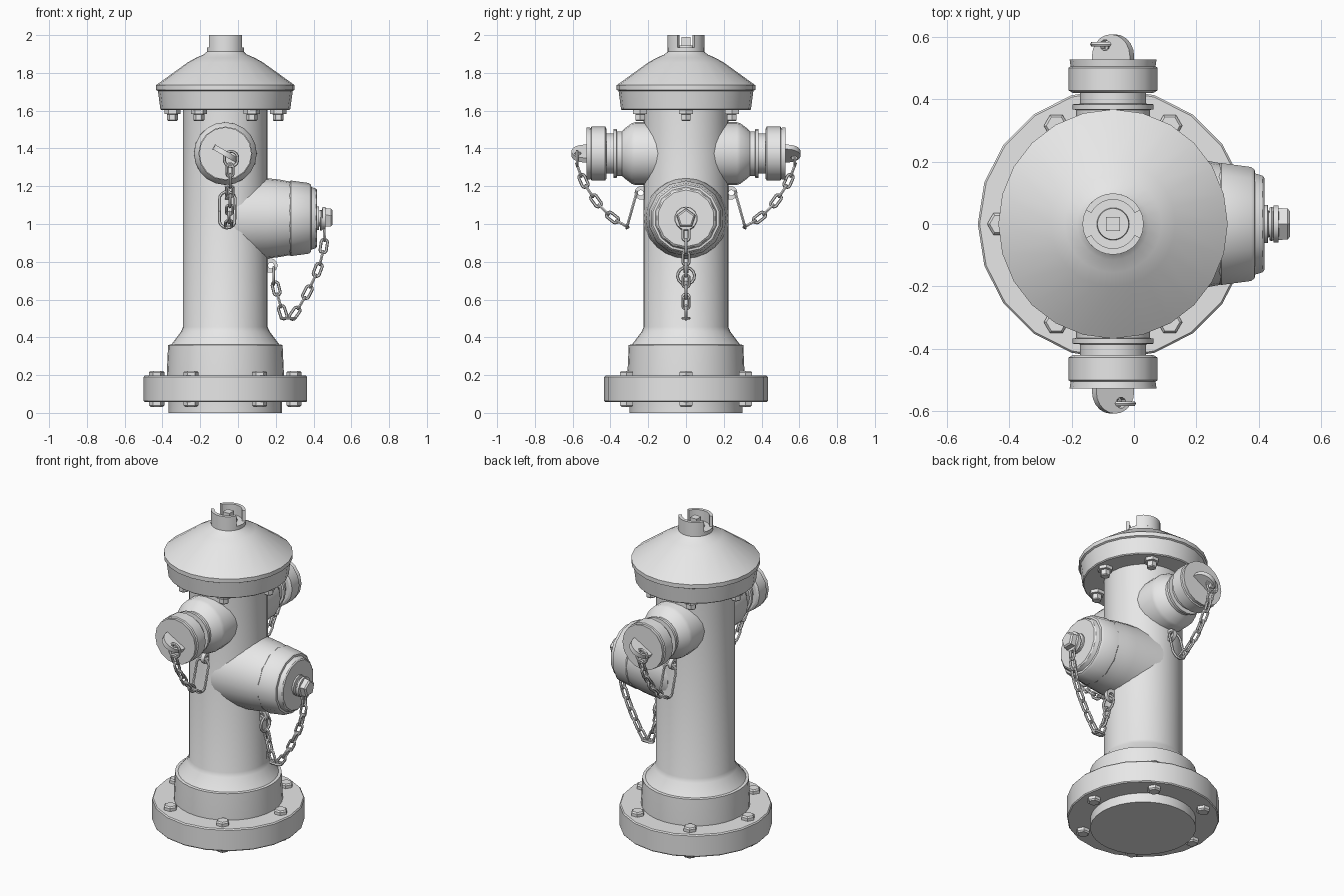
import bpy, bmesh
from math import pi, cos, sin, radians
from mathutils import Matrix, Vector

if "Cube" in bpy.data.objects:
    bpy.data.objects.remove(bpy.data.objects["Cube"])

grey = bpy.data.materials.new("cast_iron_grey")
grey.use_nodes = True
grey.diffuse_color = (0.8, 0.8, 0.8, 1)
grey.node_tree.nodes["Principled BSDF"].inputs["Base Color"].default_value = (0.8, 0.8, 0.8, 1)

CX = -0.067                      # vertical axis of the barrel
T = Matrix.Translation
AXIS = T((CX, 0, 0))
made = []


def rot(deg, axis):
    return Matrix.Rotation(radians(deg), 4, axis)


def revolve(bm, profile, mat=AXIS, segs=24, closed=False, start=0.0, sweep=2 * pi, stretch=0.0):
    """Spin (radius, height) points round local z."""
    full = sweep > 6.28
    rings = []
    for i in range(segs if full else segs + 1):
        a = start + sweep * i / segs
        ring = []
        for r, z in profile:
            p = Vector((r * cos(a), r * sin(a), z))
            p.x += stretch if cos(a) > 0 else -stretch
            ring.append(bm.verts.new(mat @ p))
        rings.append(ring)
    n = len(profile)
    for i in range(segs):
        a, b = rings[i], rings[(i + 1) % len(rings)]
        for j in range(n if closed else n - 1):
            k = (j + 1) % n
            bm.faces.new((a[j], b[j], b[k], a[k]))
    if not full:
        bm.faces.new(rings[0])
        bm.faces.new(rings[-1])


def add_object(name, mesh):
    mesh.materials.clear()
    mesh.materials.append(grey)
    ob = bpy.data.objects.new(name, mesh)
    bpy.context.collection.objects.link(ob)
    made.append(ob)
    return ob


def finish(name, bm):
    bmesh.ops.remove_doubles(bm, verts=bm.verts, dist=1e-5)
    bmesh.ops.recalc_face_normals(bm, faces=bm.faces)
    mesh = bpy.data.meshes.new(name)
    bm.to_mesh(mesh)
    bm.free()
    return add_object(name, mesh)


def lathe(name, profile, mat=AXIS, segs=24, **kw):
    bm = bmesh.new()
    revolve(bm, profile, mat, segs, **kw)
    return finish(name, bm)


def link(bm, group, centre, along, side, radius, stretch, wire, roll=0):
    """Round-wire loop, long in one direction."""
    t = Vector(along).normalized()
    s = Vector(side)
    frame = Matrix((t, s, t.cross(s))).transposed().to_4x4()
    ring = [(radius + wire * cos(k * pi / 3), wire * sin(k * pi / 3)) for k in range(6)]
    revolve(bm, ring, group @ T(centre) @ frame @ rot(roll, 'X'), 14, closed=True,
            start=0.1, stretch=stretch)


def chain(bm, group, path, side, pitch=0.064):
    """Hang alternating links along a path."""
    pts = [Vector(p) for p in path]
    total = sum((b - a).length for a, b in zip(pts, pts[1:]))
    count = round(total / pitch)

    def at(d):
        for a, b in zip(pts, pts[1:]):
            seg = (b - a).length
            if d <= seg:
                return a.lerp(b, d / seg)
            d -= seg
        return pts[-1]
    for i in range(count):
        p, q = at(total * i / count), at(total * (i + 1) / count)
        link(bm, group, (p + q) / 2, q - p, side, 0.017, 0.019, 0.008, 90 * (i % 2))


def plate(name, outline, hole, radius, thick, mat):
    """Flat plate with a round hole, from a filled outline."""
    cu = bpy.data.curves.new(name, 'CURVE')
    cu.dimensions, cu.fill_mode, cu.extrude = '2D', 'BOTH', thick / 2
    rim = [(hole[0] + radius * cos(k * pi / 5), hole[1] + radius * sin(k * pi / 5)) for k in range(10)]
    for loop in (outline, rim):
        sp = cu.splines.new('POLY')
        sp.points.add(len(loop) - 1)
        for pt, (x, y) in zip(sp.points, loop):
            pt.co = (x, y, 0, 1)
        sp.use_cyclic_u = True
    tmp = bpy.data.objects.new(name + "_outline", cu)
    bpy.context.collection.objects.link(tmp)
    mesh = bpy.data.meshes.new_from_object(tmp)
    bpy.data.objects.remove(tmp)
    mesh.transform(mat)
    add_object(name, mesh)


def tab(width, base, tip):
    """Round-ended tab outline along local y."""
    arc = [(width * cos(k * pi / 10), tip - width + width * sin(k * pi / 10)) for k in range(11)]
    return [(-width, base), (width, base)] + arc


# Barrel with skirt, and bolted base flange
lathe("barrel", [(0, 0), (0.3, 0), (0.3, 0.08), (0.31, 0.18), (0.31, 0.21), (0.303, 0.36),
                 (0.286, 0.362), (0.235, 0.43), (0.224, 0.455), (0.224, 1.62), (0, 1.62)], segs=32)
lathe("base_flange", [(0.28, 0.058), (0.428, 0.058), (0.433, 0.064), (0.433, 0.19),
                      (0.427, 0.197), (0.28, 0.197)], segs=20, closed=True)

# Bonnet with slotted neck
lathe("bonnet", [(0, 1.603), (0.338, 1.603), (0.344, 1.608), (0.357, 1.705), (0.367, 1.71),
                 (0.367, 1.735), (0.357, 1.742), (0.2, 1.855), (0.155, 1.88), (0.115, 1.897),
                 (0.098, 1.912), (0.098, 1.935), (0.052, 1.935), (0.05, 1.945), (0, 1.945)], segs=24)
bm = bmesh.new()
gap = radians(27)
for k in range(2):
    revolve(bm, [(0.078, 1.93), (0.098, 1.93), (0.098, 2), (0.078, 2)], AXIS, 10,
            closed=True, start=gap + k * pi, sweep=pi - 2 * gap)
finish("neck_collar", bm)
lathe("operating_nut", [(0, 1.93), (0.032, 1.93), (0.032, 1.99), (0, 1.99)], segs=4, start=pi / 4)

# Hex bolts: six through the flange, six under the bonnet
head = [(0, 0), (0.04, 0), (0.04, 0.018), (0.032, 0.026), (0, 0.026)]
stud = [(0, 0), (0.043, 0), (0.043, 0.02), (0.029, 0.022), (0.029, 0.052), (0.024, 0.057), (0, 0.057)]
for name, shape, reach, z, flip in (("flange_bolts", head, 0.363, 0.197, 0),
                                    ("flange_nuts", head, 0.363, 0.058, 180),
                                    ("bonnet_bolts", stud, 0.28, 1.603, 180)):
    bm = bmesh.new()
    for k in range(6):
        revolve(bm, shape, AXIS @ rot(60 * k, 'Z') @ T((reach, 0, z)) @ rot(flip, 'X'), 6)
    finish(name, bm)

# Large side outlet with cap and five-sided nut
outlet = T((0, 0, 1.03)) @ rot(90, 'Y')
lathe("large_outlet", [(0, -0.03), (0.225, -0.03), (0.212, 0.16), (0.205, 0.22), (0.193, 0.285),
                       (0, 0.285)], outlet, 24)
lathe("large_cap", [(0, 0.272), (0.194, 0.272), (0.2, 0.28), (0.187, 0.375), (0.178, 0.386),
                    (0.166, 0.388), (0.158, 0.412), (0.15, 0.418), (0, 0.418)], outlet, 14)
lathe("cap_stem", [(0, 0.41), (0.062, 0.41), (0.062, 0.428), (0.042, 0.43), (0.042, 0.445),
                   (0.06, 0.447), (0.06, 0.462), (0.04, 0.464), (0, 0.464)], outlet, 14)
lathe("cap_nut", [(0, 0.46), (0.054, 0.46), (0.052, 0.492), (0.042, 0.5), (0, 0.5)],
      outlet, 5, start=pi)

# Large cap chain
ident = Matrix.Identity(4)
bm = bmesh.new()
link(bm, ident, (0.44, 0, 1.02), (0, 0, 1), (0, 1, 0), 0.048, 0, 0.008)
chain(bm, ident, [(0.455, 0, 0.98), (0.46, 0, 0.9), (0.43, 0, 0.77), (0.37, 0, 0.64), (0.3, 0, 0.52),
                  (0.255, 0, 0.475), (0.215, 0, 0.6), (0.195, 0, 0.69)], (0, 1, 0))
link(bm, ident, (0.19, 0, 0.725), (0, 0, 1), (0, 1, 0), 0.045, 0, 0.008)
finish("large_cap_chain", bm)
plate("large_chain_lug", tab(0.038, -0.08, 0.052), (0, 0.018), 0.016, 0.024,
      T((0.157, 0, 0.78)) @ rot(-90, 'Z') @ rot(90, 'Y'))

# Two small hose outlets, front and back
for k, where in enumerate(("front", "back")):
    group = AXIS @ rot(180 * k, 'Z')
    nozzle = group @ T((0, 0, 1.373)) @ rot(90, 'X')
    lathe(where + "_outlet", [(0, 0.05), (0.167, 0.05), (0.166, 0.27), (0.16, 0.288), (0.132, 0.325),
                              (0.118, 0.34), (0.118, 0.365), (0.13, 0.367), (0.13, 0.383),
                              (0.106, 0.385), (0.106, 0.43), (0, 0.43)], nozzle, 20)
    lathe(where + "_cap", [(0, 0.42), (0.13, 0.42), (0.143, 0.428), (0.143, 0.5), (0.136, 0.504),
                           (0.139, 0.526), (0, 0.526)], nozzle, 16)
    plate(where + "_cap_lug", tab(0.07, 0.515, 0.607), (-0.022, 0.572), 0.018, 0.028,
          group @ T((0, 0, 1.373)) @ rot(30, 'Y') @ rot(180, 'Z'))
    # Retaining chain and its anchor on the barrel
    bm = bmesh.new()
    link(bm, group, (0.03, -0.575, 1.345), (0, 0, -1), (1, 0, 0), 0.036, 0.004, 0.008)
    chain(bm, group, [(0.025, -0.578, 1.315), (0.025, -0.54, 1.215), (0.025, -0.47, 1.11),
                      (0.02, -0.39, 1.03), (0.015, -0.31, 0.985)], (1, 0, 0))
    link(bm, group, (0.01, -0.287, 1.075), (0, 0.28, 1), (1, 0, 0), 0.042, 0.058, 0.008)
    finish(where + "_chain", bm)
    plate(where + "_chain_lug", tab(0.036, -0.08, 0.05), (0, 0.018), 0.015, 0.024,
          group @ T((0.01, -0.222, 1.165)) @ rot(180, 'Z') @ rot(90, 'Y'))

# Smooth round surfaces, keep hard edges
bpy.ops.object.select_all(action='DESELECT')
for ob in made:
    ob.select_set(True)
bpy.context.view_layer.objects.active = made[0]
bpy.ops.object.shade_smooth_by_angle(angle=radians(32))
